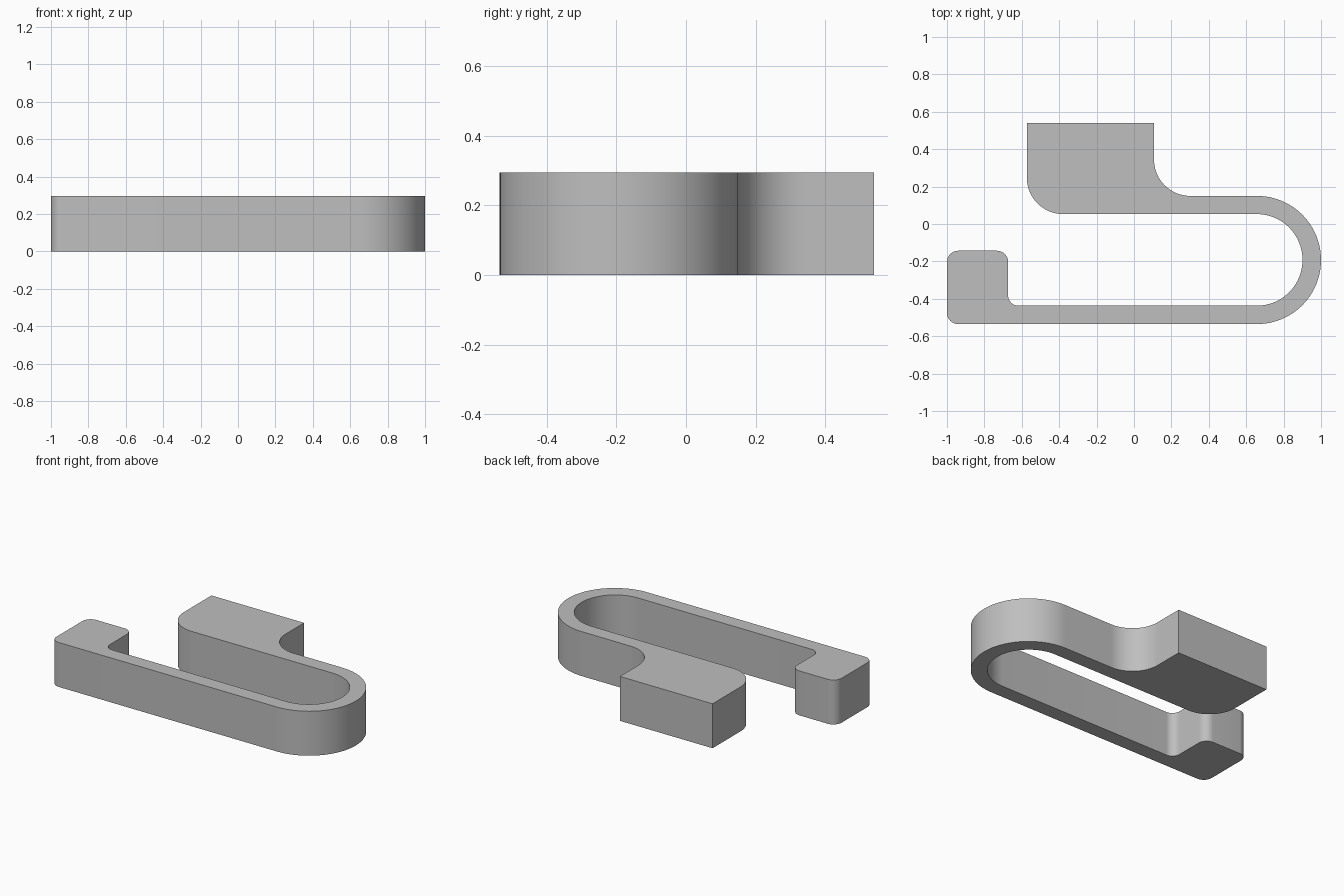
import bpy, bmesh, math
from mathutils import Vector

cube = bpy.data.objects.get("Cube")
if cube:
    bpy.data.objects.remove(cube)

HEIGHT = 0.295


def rounded_outline(corners):
    """Turn (x, y, radius) corners into an outline with tangent arcs."""
    outline = []
    for i, (x, y, radius) in enumerate(corners):
        p = Vector((x, y))
        if radius == 0:
            outline.append(p)
            continue
        to_prev = (Vector(corners[i - 1][:2]) - p).normalized()
        to_next = (Vector(corners[(i + 1) % len(corners)][:2]) - p).normalized()
        # every rounded corner is a right angle
        centre = p + (to_prev + to_next) * radius
        steps = 24 if radius > 0.1 else 12
        for k in range(steps + 1):
            a = math.pi / 2 * k / steps
            q = centre - radius * (to_next * math.cos(a) + to_prev * math.sin(a))
            if not outline or (q - outline[-1]).length > 1e-4:
                outline.append(q)
    return outline


# Clip outline, counter-clockwise from the rear block's back left corner
corners = [
    (-0.573, 0.54, 0),
    # rear block and inner side of the bend
    (-0.573, 0.053, 0.195),
    (0.901, 0.053, 0.245), (0.901, -0.437, 0.245),
    # front foot
    (-0.673, -0.437, 0.055), (-0.673, -0.143, 0.06),
    (-1.0, -0.143, 0.06), (-1.0, -0.535, 0.06),
    # outer side of the bend
    (1.0, -0.535, 0.3425), (1.0, 0.15, 0.3425),
    # fillet up to the rear block
    (0.107, 0.15, 0.195), (0.107, 0.54, 0),
]

bm = bmesh.new()
face = bm.faces.new([bm.verts.new((p.x, p.y, 0)) for p in rounded_outline(corners)])
extruded = bmesh.ops.extrude_face_region(bm, geom=[face])["geom"]
top = [v for v in extruded if isinstance(v, bmesh.types.BMVert)]
bmesh.ops.translate(bm, verts=top, vec=(0, 0, HEIGHT))
bmesh.ops.recalc_face_normals(bm, faces=bm.faces)
mesh = bpy.data.meshes.new("spring_clip")
bm.to_mesh(mesh)
bm.free()

clip = bpy.data.objects.new("spring_clip", mesh)
bpy.context.collection.objects.link(clip)

# Plain grey material
grey = bpy.data.materials.new("light_grey")
grey.use_nodes = True
colour = (0.52, 0.52, 0.52, 1)
grey.diffuse_color = colour
grey.node_tree.nodes["Principled BSDF"].inputs["Base Color"].default_value = colour
mesh.materials.append(grey)

# Smooth arcs, sharp rims
bpy.ops.object.select_all(action="DESELECT")
clip.select_set(True)
bpy.context.view_layer.objects.active = clip
bpy.ops.object.shade_smooth_by_angle(angle=math.radians(30))
